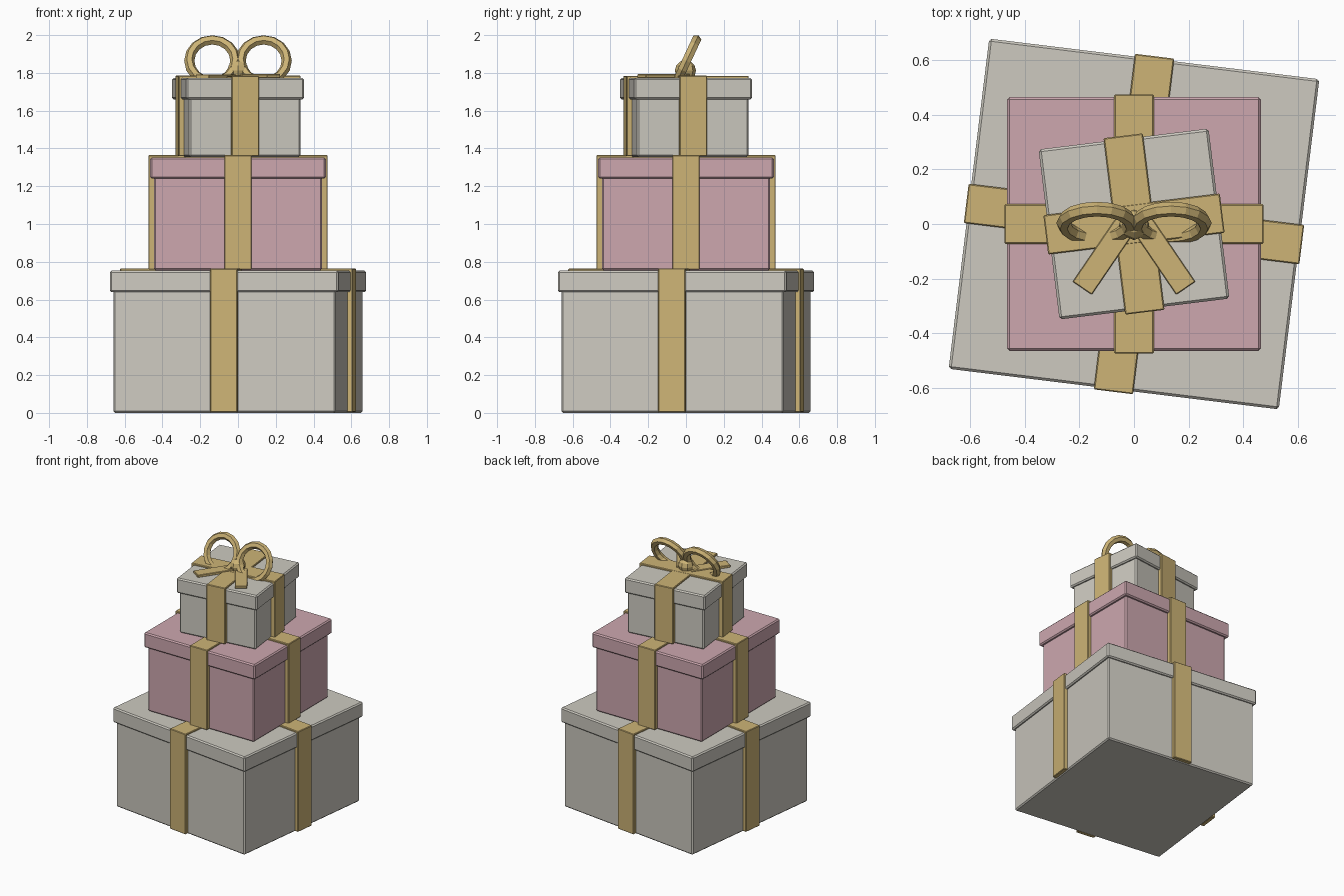
import bpy
import bmesh
from math import radians, atan2, hypot
from mathutils import Matrix

cube = bpy.data.objects.get("Cube")
if cube:
    bpy.data.objects.remove(cube, do_unlink=True)


def material(name, colour):
    mat = bpy.data.materials.new(name)
    mat.use_nodes = True
    rgba = (*colour, 1)
    mat.diffuse_color = rgba
    mat.node_tree.nodes["Principled BSDF"].inputs["Base Color"].default_value = rgba
    return mat


GREY = material("warm grey paper", (0.61, 0.59, 0.53))
PINK = material("dusty pink paper", (0.61, 0.39, 0.43))
GOLD = material("gold ribbon", (0.61, 0.455, 0.18))


def finish(bm, name, mat, matrix=Matrix(), bevel=0):
    """Turn a bmesh into a flat-shaded object, with an optional chamfer."""
    bmesh.ops.recalc_face_normals(bm, faces=bm.faces)
    mesh = bpy.data.meshes.new(name)
    bm.to_mesh(mesh)
    bm.free()
    mesh.materials.append(mat)
    obj = bpy.data.objects.new(name, mesh)
    obj.matrix_world = matrix
    bpy.context.collection.objects.link(obj)
    if bevel:
        mod = obj.modifiers.new("chamfer", 'BEVEL')
        mod.width = bevel
        mod.segments = 1
    return obj


def block(name, size, centre, turn, mat, bevel):
    bm = bmesh.new()
    bmesh.ops.create_cube(bm, size=1)
    bmesh.ops.scale(bm, vec=size, verts=bm.verts)
    place = Matrix.Translation(centre) @ Matrix.Rotation(turn, 4, 'Z')
    return finish(bm, name, mat, place, bevel)


def ribbon(name, outer, inner, bottom, top, turn):
    """A U-shaped band that runs over the lid and down two sides."""
    width, under = 0.145, top - 0.03
    profile = [(-outer, bottom), (-outer, top), (outer, top), (outer, bottom),
               (inner, bottom), (inner, under), (-inner, under), (-inner, bottom)]
    bm = bmesh.new()
    face = bm.faces.new([bm.verts.new((x, -width / 2, z)) for x, z in profile])
    ext = bmesh.ops.extrude_face_region(bm, geom=[face])
    verts = [g for g in ext["geom"] if isinstance(g, bmesh.types.BMVert)]
    bmesh.ops.translate(bm, vec=(0, width, 0), verts=verts)
    finish(bm, name, GOLD, Matrix.Rotation(turn, 4, 'Z'), 0.004)


def gift(name, body, lid, outer, bottom, seam, top, degrees, mat):
    turn = radians(degrees)
    block(name + "_body", (2 * body, 2 * body, seam + 0.02 - bottom),
          (0, 0, (bottom + seam + 0.02) / 2), turn, mat, 0.009)
    block(name + "_lid", (2 * lid, 2 * lid, top - seam),
          (0, 0, (top + seam) / 2), turn, mat, 0.009)
    for i, side in enumerate(("side", "front")):
        ribbon(f"{name}_{side}_ribbon", outer, body - 0.005, bottom + 0.004,
               top + 0.012 - 0.001 * i, turn + radians(90 * i))


# Stacked boxes with lids and ribbons
gift("bottom_box", 0.593, 0.61, 0.62, 0.0, 0.64, 0.753, -7, GREY)
gift("middle_box", 0.445, 0.465, 0.475, 0.755, 1.24, 1.353, 0, PINK)
gift("top_box", 0.297, 0.314, 0.326, 1.355, 1.66, 1.773, 7, GREY)


# Bow loops, leaning back and partly sunk into the lid
def bow_loop(name, side, rings=16, sides=6):
    bm = bmesh.new()
    grid = []
    for i in range(rings):
        spin = Matrix.Rotation(radians(360 * i / rings), 4, 'Z')
        ring = []
        for j in range(sides):
            p = Matrix.Rotation(radians(360 * j / sides), 4, 'Y').to_3x3().col[0] * 0.027
            p.x += 0.122
            ring.append(bm.verts.new(spin @ p))
        grid.append(ring)
    for i in range(rings):
        a, b = grid[i], grid[(i + 1) % rings]
        for j in range(sides):
            k = (j + 1) % sides
            bm.faces.new((a[j], b[j], b[k], a[k]))
    place = Matrix.Translation((0.136 * side, 0.003, 1.864)) @ Matrix.Rotation(radians(65), 4, 'X')
    finish(bm, name, GOLD, place)


for label, side in (("left", 1), ("right", -1)):
    bow_loop(f"bow_{label}_loop", side)
    # Flat tail lying on the lid, from the knot towards the front
    dx, dy = 0.16 * side, -0.235
    block(f"bow_{label}_tail", (hypot(dx, dy), 0.085, 0.02),
          (0.11 * side, -0.118, 1.782 + 0.001 * side), atan2(dy, dx), GOLD, 0.003)

# Knot
bm = bmesh.new()
bmesh.ops.create_uvsphere(bm, u_segments=8, v_segments=6, radius=0.056)
finish(bm, "bow_knot", GOLD, Matrix.Translation((0, -0.003, 1.812)))
